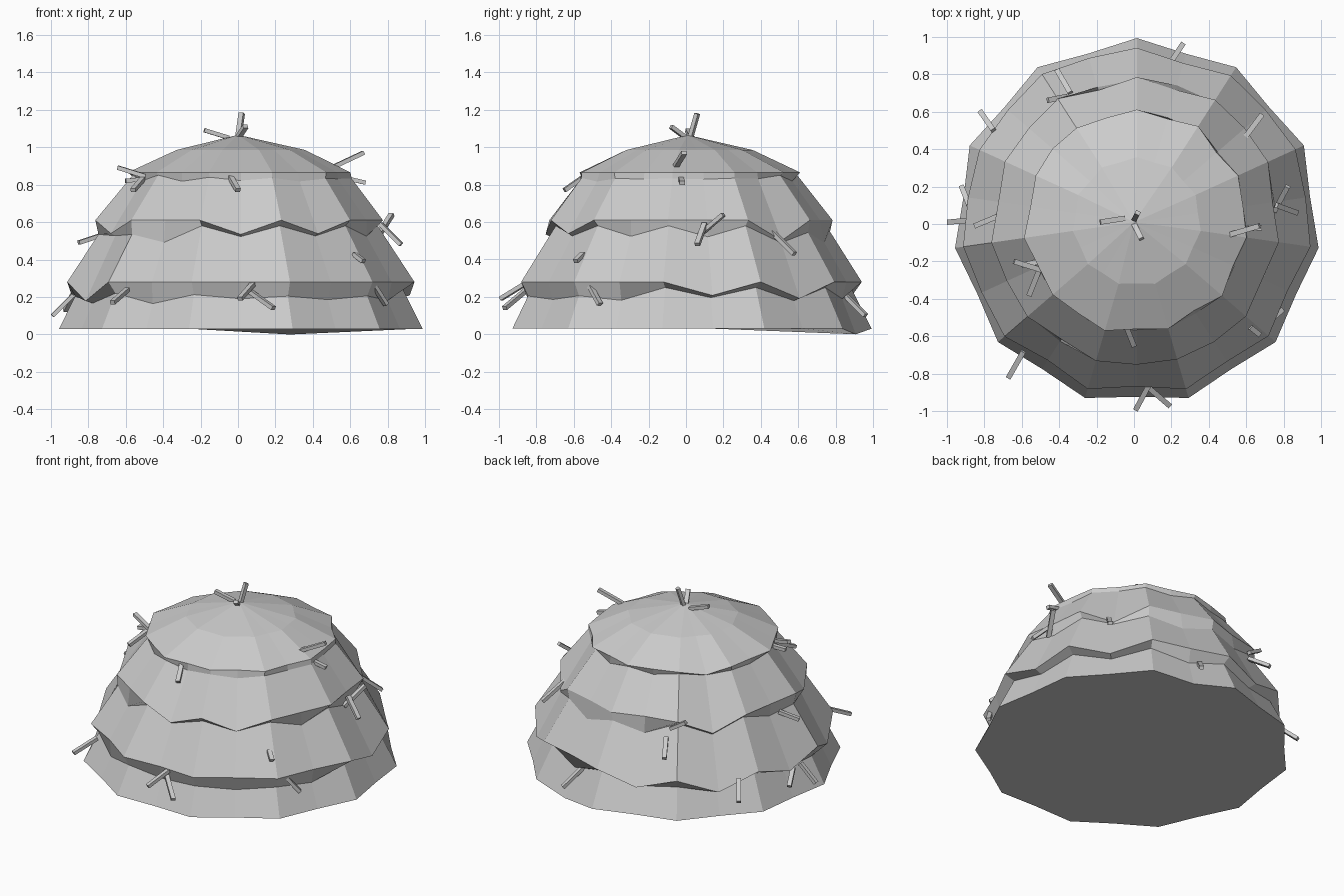
import bpy, bmesh, math, random
from mathutils import Vector, Matrix

if "Cube" in bpy.data.objects:
    bpy.data.objects.remove(bpy.data.objects["Cube"])

random.seed(4)
N = 22                      # 11 corners with 11 mid points between them
CX, CY = 0.015, 0.012


def ring_point(i, r, z):
    a = math.pi / 2 + i * 2 * math.pi / N
    k = 1.0 if i % 2 == 0 else 0.953
    return Vector((CX + r * k * math.cos(a), CY + r * k * math.sin(a), z))


def add_object(name, bm):
    bmesh.ops.recalc_face_normals(bm, faces=bm.faces)
    me = bpy.data.meshes.new(name)
    bm.to_mesh(me)
    bm.free()
    ob = bpy.data.objects.new(name, me)
    bpy.context.collection.objects.link(ob)
    return ob


# Layered straw mound: base ring, then a ragged lip and an overhanging edge per tier
bm = bmesh.new()
rings = []


def add_ring(points):
    rings.append([bm.verts.new(p) for p in points])


add_ring([ring_point(i, 0.98, 0.0 if i == 21 else 0.03) for i in range(N)])

# radius and height of the wall below, its slope, edge radius, edge height, droop range
tiers = [
    (0.98, 0.03, 0.50, 0.93, 0.28, 0.03, 0.11),
    (0.93, 0.28, 0.64, 0.775, 0.61, 0.03, 0.11),
    (0.775, 0.61, 0.80, 0.60, 0.865, 0.015, 0.045),
]
for r0, z0, slope, r1, z1, d0, d1 in tiers:
    lip, edge = [], []
    for i in range(N):
        mid = i % 2 == 1
        drop = (d1 if mid else (d0 + d1) / 2) * random.uniform(0.75, 1.1)
        if not mid and random.random() < 0.5:
            drop = d0
        z = z1 - drop
        lip.append(ring_point(i, r0 - slope * (z - z0), z))
        # some mid points of the edge hang low over the lip
        if mid and random.random() < 0.45:
            edge.append(ring_point(i, r1 + 0.025, z + 0.012))
        else:
            edge.append(ring_point(i, r1 + random.uniform(-0.01, 0.01), z1))
    add_ring(lip)
    add_ring(edge)
add_ring([ring_point(i, 0.345, 0.985) for i in range(N)])

for low, high in zip(rings, rings[1:]):
    for i in range(N):
        j = (i + 1) % N
        bm.faces.new((low[i], low[j], high[j], high[i]))
apex = bm.verts.new((0.0, 0.01, 1.065))
for i in range(N):
    bm.faces.new((rings[-1][i], rings[-1][(i + 1) % N], apex))
bm.faces.new(rings[0][::-1])
add_object("straw_mound", bm)

# Loose straws: inner end, outer end
straws = [
    (0, .02, 1.04, .02, .06, 1.18), (0, 0, 1.05, .04, -.08, 1.11),
    (-.05, .03, 1.05, -.18, .01, 1.09), (.5, -.06, .89, .67, -.01, .97),
    (.55, -.03, .84, .68, -.02, .81), (.75, .07, .53, .82, .2, .64),
    (.76, .1, .59, .87, .06, .48), (-.73, .04, .53, -.85, -.01, .49),
    (-.88, .02, .21, -.99, .01, .1), (-.88, .1, .21, -.92, .2, .13),
    (-.75, .5, .25, -.82, .6, .15), (.59, .46, .55, .68, .58, .43),
    (-.34, .7, .5, -.41, .82, .42), (-.36, .68, .56, -.46, .66, .62),
    (.18, .84, .22, .26, .96, .1), (-.59, -.68, .24, -.67, -.82, .17),
    (.08, -.86, .27, .01, -.99, .19), (.05, -.85, .24, .19, -.97, .14),
    (-.04, -.55, .84, 0, -.65, .77), (-.5, -.23, .84, -.56, -.38, .77),
    (-.48, -.25, .84, -.64, -.2, .89), (.72, -.52, .27, .79, -.46, .16),
    (.62, -.55, .43, .67, -.59, .39), (-.5, -.2, .83, -.6, -.22, .82),
]
bm = bmesh.new()
for s in straws:
    a, b = Vector(s[:3]), Vector(s[3:])
    d = b - a
    m = (Matrix.Translation((a + b) / 2) @ d.to_track_quat('Z', 'Y').to_matrix().to_4x4()
         @ Matrix.Diagonal((0.028, 0.022, d.length, 1)))
    bmesh.ops.create_cube(bm, size=1, matrix=m)
add_object("loose_straws", bm)
